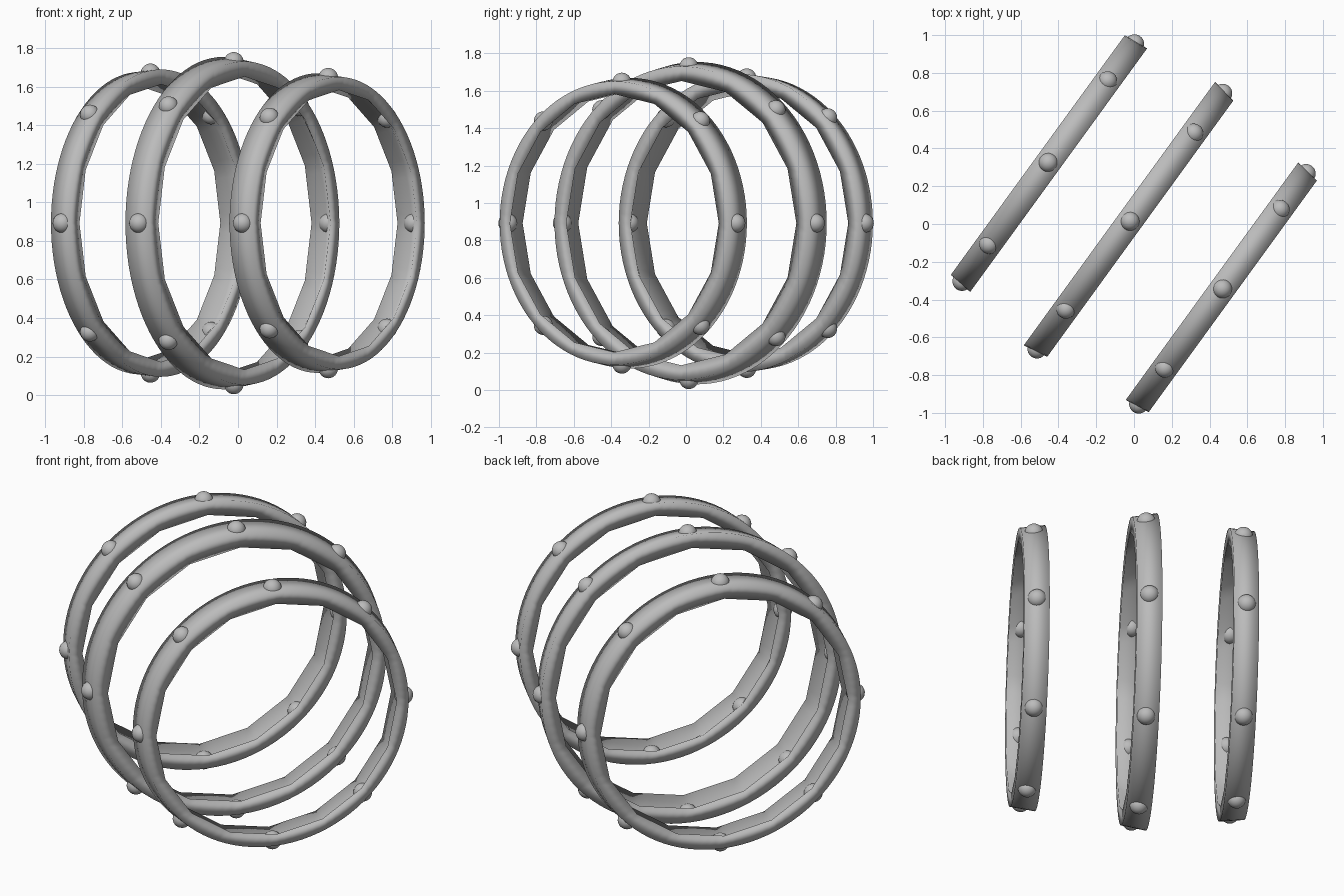
import bpy, bmesh, math
from mathutils import Matrix, Vector

cube = bpy.data.objects.get("Cube")
if cube:
    bpy.data.objects.remove(cube)

grey = bpy.data.materials.new("plain grey")
grey.use_nodes = True
grey.diffuse_color = (0.5, 0.5, 0.5, 1)
grey.node_tree.nodes["Principled BSDF"].inputs["Base Color"].default_value = (0.5, 0.5, 0.5, 1)

HEIGHT = 0.892
TURN = math.radians(-36)      # ring axis in the ground plane
WIDTH = 0.136
OUTER_SIDES, INNER_SIDES = 96, 16
STUD_ANGLES = (0, 46.5, 90, 133.5, 180, 226.5, 270, 313.5)


def finish(name, bm, place):
    bmesh.ops.recalc_face_normals(bm, faces=bm.faces)
    mesh = bpy.data.meshes.new(name)
    bm.to_mesh(mesh)
    bm.free()
    mesh.materials.append(grey)
    mesh.shade_smooth()
    obj = bpy.data.objects.new(name, mesh)
    obj.matrix_world = place
    bpy.context.collection.objects.link(obj)


def loop(bm, x, radius, sides):
    # Points of a circle cut to a polygon with the given number of sides
    step = 2 * math.pi / sides
    verts = []
    for i in range(OUTER_SIDES):
        a = 2 * math.pi * i / OUTER_SIDES
        off = a % step - step / 2
        r = radius * math.cos(step / 2) / math.cos(off)
        verts.append(bm.verts.new((x, r * math.cos(a), r * math.sin(a))))
    return verts


def ring(name, centre, back, front, inner_back, inner_front):
    place = Matrix.Translation((*centre, HEIGHT)) @ Matrix.Rotation(TURN, 4, 'Z')
    h = WIDTH / 2
    mean = (back + front) / 2
    # Tapered band, hollowed inside by a groove between two polygonal lips
    bm = bmesh.new()
    loops = [loop(bm, -h, back, OUTER_SIDES), loop(bm, h, front, OUTER_SIDES),
             loop(bm, h, inner_front, INNER_SIDES),
             loop(bm, 0, mean - 0.032, OUTER_SIDES),
             loop(bm, -h, inner_back, INNER_SIDES)]
    for k, a in enumerate(loops):
        b = loops[(k + 1) % len(loops)]
        for i in range(OUTER_SIDES):
            j = (i + 1) % OUTER_SIDES
            bm.faces.new((a[i], a[j], b[j], b[i]))
    finish(name + "_ring", bm, place)
    # Round studs sunk through the band
    bm = bmesh.new()
    r = mean - 0.014
    for degrees in STUD_ANGLES:
        a = math.radians(degrees)
        spot = Vector((0, r * math.cos(a), r * math.sin(a)))
        bmesh.ops.create_uvsphere(bm, u_segments=24, v_segments=16, radius=0.051,
                                  matrix=Matrix.Translation(spot))
    finish(name + "_studs", bm, place)


ring("back_left", (-0.454, 0.325), 0.784, 0.797, 0.71, 0.72)
ring("middle", (-0.022, 0.015), 0.862, 0.838, 0.78, 0.76)
ring("front_right", (0.468, -0.343), 0.777, 0.758, 0.705, 0.69)
